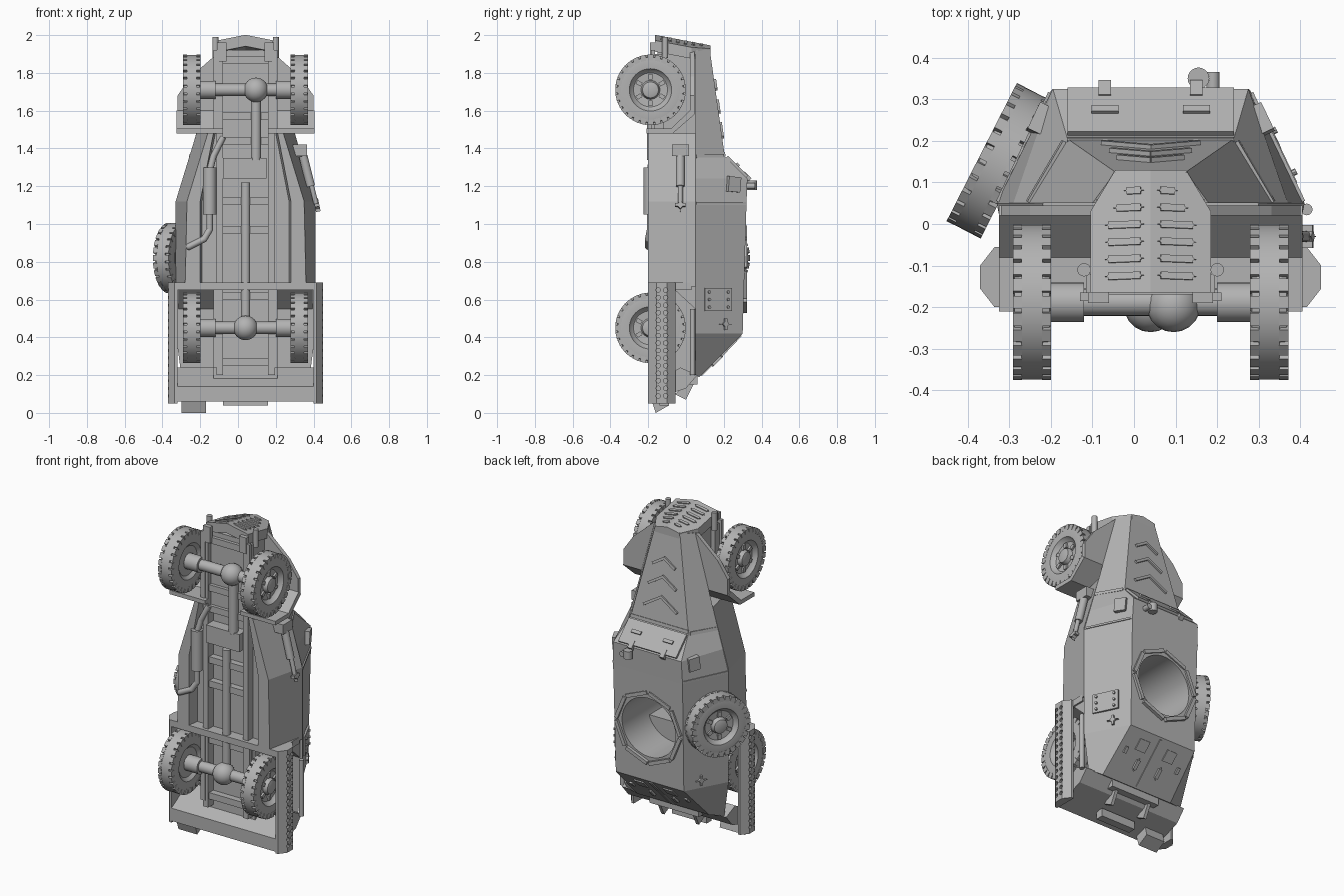
import bpy, bmesh, math
from mathutils import Vector, Matrix

default = bpy.data.objects.get("Cube")
if default:
    bpy.data.objects.remove(default)

CENTRE_X = 0.04          # hull centre line, applied to every part at the end
parts = []
grey = bpy.data.materials.new("plain grey")
grey.use_nodes = True
tone = (0.45, 0.45, 0.45, 1)
grey.diffuse_color = tone
grey.node_tree.nodes["Principled BSDF"].inputs["Base Color"].default_value = tone


def finish(name, bm, smooth=False):
    bmesh.ops.recalc_face_normals(bm, faces=bm.faces)
    mesh = bpy.data.meshes.new(name)
    bm.to_mesh(mesh)
    bm.free()
    mesh.materials.append(grey)
    ob = bpy.data.objects.new(name, mesh)
    bpy.context.collection.objects.link(ob)
    parts.append(ob)
    if smooth:
        bpy.ops.object.select_all(action='DESELECT')
        ob.select_set(True)
        bpy.context.view_layer.objects.active = ob
        bpy.ops.object.shade_smooth_by_angle(angle=math.radians(35))
    return ob


def skin(name, rings):
    """Loft through equal rings of points and cap both ends."""
    bm = bmesh.new()
    loops = [[bm.verts.new(p) for p in ring] for ring in rings]
    n = len(loops[0])
    for a, b in zip(loops, loops[1:]):
        for i in range(n):
            j = (i + 1) % n
            bm.faces.new((a[i], a[j], b[j], b[i]))
    bm.faces.new(loops[0])
    bm.faces.new(loops[-1])
    return finish(name, bm)


def mirrored(half):
    return half + [(-x, y, z) for x, y, z in reversed(half)]


def box(name, lo, hi):
    lo, hi = Vector(lo), Vector(hi)
    bm = bmesh.new()
    bmesh.ops.create_cube(bm, size=1, matrix=Matrix.LocRotScale((lo + hi) / 2, None, hi - lo))
    return finish(name, bm)


def across(name, outline, x0, x1):
    """Extrude a (y, z) outline along x."""
    return skin(name, [[(x, y, z) for y, z in outline] for x in (x0, x1)])


def frame(loc, normal, along):
    n = Vector(normal).normalized()
    u = Vector(along)
    u = (u - n * u.dot(n)).normalized()
    m = Matrix((u, n.cross(u), n)).transposed().to_4x4()
    return Matrix.Translation(loc) @ m


def plate(name, loc, normal, along, size, rounded=False):
    bm = bmesh.new()
    bmesh.ops.create_cube(bm, size=1, matrix=Matrix.Diagonal((*size, 1)))
    if rounded:
        edges = [e for e in bm.edges if abs((e.verts[0].co - e.verts[1].co).z) > size[2] / 2]
        bmesh.ops.bevel(bm, geom=edges, offset=min(size[:2]) * 0.48, segments=3, affect='EDGES')
    bm.transform(frame(loc, normal, along))
    return finish(name, bm)


def rod(name, a, b, r, sides=20, r2=None):
    a, b = Vector(a), Vector(b)
    bm = bmesh.new()
    turn = (b - a).to_track_quat('Z', 'Y')
    bmesh.ops.create_cone(bm, cap_ends=True, segments=sides, radius1=r, radius2=r if r2 is None else r2,
                          depth=(b - a).length, matrix=Matrix.LocRotScale((a + b) / 2, turn, None))
    return finish(name, bm, True)


def ball(name, loc, r):
    bm = bmesh.new()
    bmesh.ops.create_uvsphere(bm, u_segments=20, v_segments=12, radius=r, matrix=Matrix.Translation(loc))
    return finish(name, bm, True)


def cut(target, cutter):
    mod = target.modifiers.new("cut", 'BOOLEAN')
    mod.object, mod.solver = cutter, 'EXACT'
    bpy.context.view_layer.update()
    mesh = bpy.data.meshes.new_from_object(target.evaluated_get(bpy.context.evaluated_depsgraph_get()))
    target.modifiers.clear()
    target.data = mesh


def discard(ob):
    parts.remove(ob)
    bpy.data.objects.remove(ob)


# Upper hull: waist and roof edge at each station, nose to tail
upper = skin("upper_hull", [mirrored([(w, 0.05, zw), (r, y, zr)]) for w, zw, r, y, zr in (
    (0.14, 1.91, 0.085, 0.125, 1.93), (0.295, 1.36, 0.2, 0.205, 1.36),
    (0.33, 1.24, 0.235, 0.325, 1.24), (0.37, 1.1, 0.24, 0.32, 1.1),
    (0.37, 0.42, 0.235, 0.3, 0.42), (0.34, 0.2, 0.25, 0.07, 0.19))])

# Lower hull with a recessed belly
lower = skin("lower_hull", [mirrored([(w, 0.05, z), (f, -0.2, z), (g, -0.2, z), (g - 0.01, -0.13, z)])
             for w, f, g, z in ((0.26, 0.2, 0.17, 1.48), (0.37, 0.31, 0.24, 1.12), (0.37, 0.32, 0.24, 0.67))])

# Turret opening
cutter = rod("turret_cutter", (0, -0.1, 0.76), (0, 0.5, 0.76), 0.185, 48)
cutter.hide_render = True
cut(upper, cutter)
cut(lower, cutter)
discard(cutter)
for i in range(8):
    a = math.tau * (i + 0.5) / 8
    out = Vector((math.cos(a), 0, math.sin(a)))
    if i % 4 in (0, 1, 2, 3):
        plate("turret_ring_bar", Vector((0, 0.313, 0.76)) + out * 0.207, (0, 1, 0), (-out.z, 0, out.x),
              (0.155, 0.022, 0.022))

# Engine tub, rear tub and tail
box("engine_tub", (-0.13, -0.15, 1.45), (0.13, 0.06, 1.92))
box("rear_tub", (-0.17, -0.13, 0.15), (0.17, 0.06, 0.7))
across("tail_plate", [(0.06, 0.2), (0.0, 0.13), (-0.2, 0.06), (-0.2, 0.14), (-0.03, 0.24)], -0.36, 0.36)
box("arch_front_beam", (-0.365, -0.2, 0.65), (0.365, 0.03, 0.69))
box("tow_block", (-0.12, -0.14, 0.04), (0.12, -0.09, 0.09))

# Grille: two angled halves with rounded louvres
def grille_z(x, y):
    return 1.97 - 0.19 * y - 0.2 * abs(x)

outline = [(0, 0.13), (0.085, 0.13), (0.145, 0.03), (0.145, -0.165), (0, -0.165)]
for s in (-1, 1):
    skin("grille_half", [[(s * x, y, grille_z(x, y) - d) for x, y in outline] for d in (0, 0.06)])
    for row in range(6):
        y = 0.08 - 0.041 * row
        length = 0.05 if row == 0 else 0.075 if row == 1 else 0.095
        x = 0.015 + length / 2
        plate("grille_louvre", (s * x, y, grille_z(x, y)), (s * 0.2, 0.19, 1), (1, 0, 0),
              (length, 0.017, 0.012), True)
    rod("tow_hook", (s * 0.16, -0.11, 1.88), (s * 0.16, -0.11, 1.99), 0.016)
    box("nose_bracket", (s * 0.1, -0.19, 1.86), (s * 0.15, -0.165, 1.96))

# Hood chevrons
for z in (1.76, 1.65, 1.53):
    y = 0.13 + (1.93 - z) * 0.14
    arm = 0.06 + (1.93 - z) * 0.2
    for s in (-1, 1):
        plate("hood_chevron", (s * arm * 0.4, y, z - arm * 0.25), (0, 1, 0.14), (s * 0.8, 0, -0.5), (arm, 0.016, 0.02))
plate("hood_seam", (0, 0.203, 1.37), (0, 1, 0.14), (1, 0, 0), (0.4, 0.02, 0.01))

# Front and rear fenders
for s in (-1, 1):
    skin("front_fender_top", [[(s * x, y, z) for x, z in
         ((0.12, 1.58), (0.36, 1.58), (0.36, 1.68), (0.29, 1.78), (0.13, 1.92))] for y in (0.02, 0.045)])
    across("front_fender_back", [(0.045, 1.58), (-0.07, 1.48), (-0.21, 1.48), (-0.21, 1.505), (-0.08, 1.505),
           (0.02, 1.6)], s * 0.12, s * 0.365)
    across("rear_fender_chamfer", [(0.05, 0.55), (-0.08, 0.67), (0.05, 0.69)], s * 0.16, s * 0.355)

# Wheels
def wheel(name, loc, turn):
    bm = bmesh.new()
    profile = [(-0.03, 0), (-0.03, 0.09), (-0.046, 0.11), (-0.046, 0.15), (-0.042, 0.172), (-0.025, 0.175),
               (-0.025, 0.186), (0.025, 0.186), (0.025, 0.175), (0.042, 0.172), (0.046, 0.15), (0.044, 0.112),
               (0.028, 0.102), (0.018, 0.09), (0.015, 0.05), (0.04, 0.042), (0.045, 0.025), (0.045, 0)]
    verts = [bm.verts.new((x, r, 0)) for x, r in profile]
    edges = [bm.edges.new(pair) for pair in zip(verts, verts[1:])]
    bmesh.ops.spin(bm, geom=verts + edges, axis=(1, 0, 0), cent=(0, 0, 0), angle=math.tau, steps=56)
    bmesh.ops.remove_doubles(bm, verts=bm.verts, dist=0.0005)
    for i in range(28):
        spin = Matrix.Rotation(math.tau * i / 28, 4, 'X')
        for x in (-0.035, 0.035):
            bmesh.ops.create_cube(bm, size=1, matrix=spin @ Matrix.LocRotScale(
                (x, 0, 0.171), None, (0.022, 0.031, 0.031)))
    for i in range(6):
        spin = Matrix.Rotation(math.tau * i / 6, 4, 'X')
        bmesh.ops.create_cube(bm, size=1, matrix=spin @ Matrix.LocRotScale(
            (0.018, 0, 0.07), None, (0.02, 0.022, 0.03)))
    bm.transform(Matrix.LocRotScale(loc, Matrix.Rotation(turn, 3, 'Z'), None))
    return finish(name, bm, True)

for z, end, ball_x in ((1.71, "front", 0.055), (0.45, "rear", 0)):
    for s in (-1, 1):
        wheel(end + "_wheel", (s * 0.285, -0.188, z), 0 if s > 0 else math.pi)
        rod(end + "_axle_hub", (s * 0.16, -0.188, z), (s * 0.25, -0.188, z), 0.048)
        plate(end + "_spring", (s * 0.155, -0.175, z), (0, 1, 0), (0, 0, 1), (0.42, 0.03, 0.02))
    rod(end + "_axle", (-0.25, -0.188, z), (0.25, -0.188, z), 0.033)
    ball(end + "_differential", (ball_x, -0.195, z), 0.065)
wheel("spare_wheel", (-0.365, 0.152, 0.82), math.pi - math.radians(27))

# Chassis and driveline
for s in (-1, 1):
    box("chassis_rail", (s * 0.12, -0.18, 0.2), (s * 0.155, -0.12, 1.9))
for z in (0.25, 0.6, 0.95, 1.1, 1.42, 1.55, 1.85):
    box("cross_member", (-0.14, -0.17, z), (0.14, -0.13, z + 0.04))
rod("rear_driveshaft", (0, -0.17, 0.48), (0, -0.17, 1.22), 0.024)
rod("front_driveshaft", (0.055, -0.18, 1.34), (0.055, -0.18, 1.7), 0.027)
box("transfer_case", (-0.12, -0.2, 1.24), (0.11, -0.12, 1.35))
rod("muffler", (-0.19, -0.19, 1.05), (-0.19, -0.19, 1.3), 0.035)
pipe = [(-0.12, -0.17, 1.46), (-0.17, -0.18, 1.36), (-0.19, -0.19, 1.28), (-0.19, -0.19, 0.97), (-0.22, -0.2, 0.92),
        (-0.3, -0.2, 0.88)]
for a, b in zip(pipe, pipe[1:]):
    rod("exhaust_pipe", a, b, 0.017)
    ball("exhaust_elbow", b, 0.017)

# Perforated sand channels on both flanks
for s in (-1, 1):
    shape = [(0.36, -0.2), (0.375, -0.2), (0.41, -0.155), (0.41, -0.1), (0.375, -0.055), (0.36, -0.055)]
    channel = skin("sand_channel", [[(s * x, y, z) for x, y in shape] for z in (0.05, 0.69)])
    bm = bmesh.new()
    for i in range(15):
        for y in (-0.147, -0.108):
            bmesh.ops.create_cone(bm, cap_ends=True, segments=10, radius1=0.012, radius2=0.012, depth=0.03,
                matrix=Matrix.Translation((s * 0.41, y, 0.09 + 0.04 * i)) @ Matrix.Rotation(math.pi / 2, 4, 'Y'))
    holes = finish("channel_cutter", bm)
    cut(channel, holes)
    discard(holes)

# Flank fittings
def flank(s, y):
    return s * (0.37 - (y - 0.05) * 0.48)

for s in (-1, 1):
    n = (s * 0.9, 0.43, 0)
    if s > 0:
        plate("riveted_panel", (flank(s, 0.17), 0.17, 0.6), n, (0, 0, 1), (0.12, 0.16, 0.012))
        for z in (0.56, 0.6, 0.64):
            for y in (0.12, 0.22):
                rod("rivet", (flank(s, y), y, z), (flank(s, y) + 0.014, y + 0.007, z), 0.008, 8)
    plate("pistol_port", (flank(s, 0.21), 0.21, 0.47), n, (0, 0, 1), (0.06, 0.07, 0.014), True)
    plate("side_visor", (flank(s, 0.25) - s * 0.01, 0.25, 1.21), n, (0, 0.1, 1), (0.08, 0.07, 0.04))
    plate("flank_seam", (flank(s, 0.185), 0.185, 1.11), n, (0, 0, 1), (0.012, 0.29, 0.008))
    plate("hood_edge_strip", (s * 0.25, 0.125, 1.36), (s * 0.85, 0.5, 0.2), (0, 0, 1), (0.02, 0.17, 0.012))
rod("tool_handle", (0.375, 0.035, 0.2), (0.375, 0.035, 0.55), 0.014)
rod("jack_body", (0.345, -0.03, 1.2), (0.305, -0.03, 1.36), 0.023)
rod("jack_shaft", (0.375, -0.03, 1.1), (0.3, -0.03, 1.4), 0.013)
plate("jack_foot", (0.378, -0.03, 1.1), (1, 0, 0.2), (0, 0, 1), (0.07, 0.055, 0.025), True)
box("jack_bracket", (0.25, -0.075, 1.36), (0.325, 0.015, 1.42))

# Windscreen visor plate, hinges and periscope
slope = (0, 0.7, 0.7)
plate("windscreen_plate", (0, 0.268, 1.302), (0, 0.12, 0.12), (1, 0, 0), (0.4, 0.15, 0.02))
for x in (-0.11, 0.11):
    plate("vision_slot", (x, 0.272, 1.312), slope, (1, 0, 0), (0.065, 0.02, 0.02))
    plate("visor_hinge", (x, 0.318, 1.25), slope, (1, 0, 0), (0.03, 0.05, 0.03))
rod("periscope_post", (0.15, 0.3, 1.2), (0.15, 0.365, 1.2), 0.016)
rod("periscope_head", (0.115, 0.35, 1.18), (0.115, 0.35, 1.23), 0.026)
rod("periscope_arm", (0.115, 0.35, 1.2), (0.15, 0.35, 1.2), 0.014)

# Sloping rear engine deck
deck = (0, 0.7, -0.7)
plate("deck_centre_strip", (0, 0.185, 0.305), deck, (0, 1, 1), (0.3, 0.025, 0.012))
for s in (-1, 1):
    plate("deck_hatch", (s * 0.1, 0.24, 0.36), deck, (1, 0, 0), (0.07, 0.07, 0.014))
    plate("deck_handle", (s * 0.08, 0.16, 0.28), deck, (0, 1, 1), (0.08, 0.022, 0.025), True)
    plate("deck_hinge", (s * 0.19, 0.2, 0.32), deck, (0, 1, 1), (0.04, 0.02, 0.02))
    skin("tail_bracket", [[(x, y, z) for y, z in ((0.06, 0.19), (-0.06, 0.1), (0.0, 0.07))]
                          for x in (s * 0.11, s * 0.13)])
across("tail_lamp_box", [(-0.16, 0.0), (-0.09, 0.04), (-0.11, 0.12), (-0.19, 0.09)], -0.34, -0.21)

for ob in parts:
    ob.location.x += CENTRE_X
